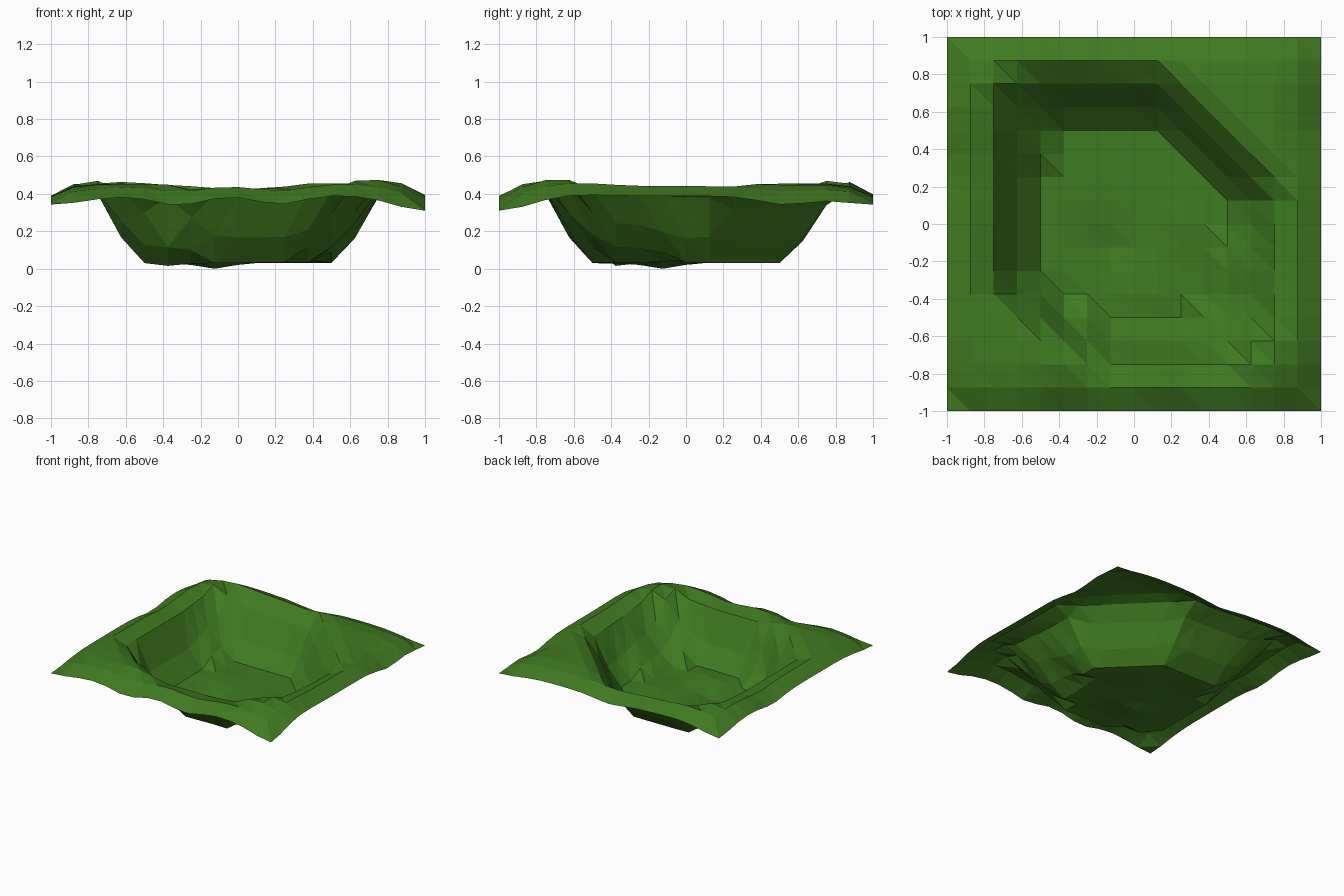
import bpy, bmesh, math
from mathutils import Vector

if "Cube" in bpy.data.objects:
    bpy.data.objects.remove(bpy.data.objects["Cube"])

N = 16                       # grid cells per side
STEP = 2 / N

# Outlines of the basin floor and of the rim where the wall ends
FLOOR = [(-.5, .25), (-.375, .375), (-.375, .5), (.125, .5), (.5, .125), (.5, 0),
         (.375, -.125), (.375, -.375), (.25, -.375), (.25, -.5), (-.125, -.5),
         (-.25, -.375), (-.375, -.375), (-.5, -.25)]
RIM = [(-.75, .625), (-.625, .76), (-.5, .78), (.15, .78), (.76, .16), (.75, -.5),
       (.5, -.75), (-.125, -.75), (-.375, -.625), (-.75, -.375)]
# Local mounds and hollows: x, y, height, radius
BUMPS = [(-.7, .76, .035, .27), (.7, -.66, .035, .27),
         (-1, -1, -.045, .25), (1, -1, -.08, .25), (1, 1, -.045, .25), (-1, 1, -.05, .25),
         (-.32, -1, -.05, .17), (.22, -1, -.045, .16), (1, .53, -.045, .18),
         (0, 1, -.03, .17), (-1, .3, -.03, .17),
         (-.375, -.5, -.07, .1), (-.125, -.125, -.03, .12),
         (.3, 0, .02, .15), (-.3, .2, .015, .15), (.1, -.35, .02, .12)]


def signed_distance(p, outline):
    """Distance to a polygon, negative inside."""
    best, inside = 9, False
    for i, b in enumerate(outline):
        a, b = Vector(outline[i - 1]), Vector(b)
        ab = b - a
        t = max(0, min(1, (p - a).dot(ab) / ab.dot(ab)))
        best = min(best, (p - a - ab * t).length)
        if (a.y > p.y) != (b.y > p.y):
            if p.x < a.x + ab.x * (p.y - a.y) / ab.y:
                inside = not inside
    return -best if inside else best


def height(x, y):
    p = Vector((x, y))
    floor_d, rim_d = signed_distance(p, FLOOR), signed_distance(p, RIM)
    if floor_d <= 1e-4:
        z = .03
    elif rim_d < -1e-4:
        t = floor_d / (floor_d - rim_d)
        z = .03 + .18 * t + .19 * t * t      # wall, steeper at the top
    else:
        e = 1 - max(abs(x), abs(y))          # bank falls to the border
        bank = .388 + .067 * min(1, e / .2) ** .5
        z = min(bank, .40 + .5 * max(0, rim_d))
    for bx, by, h, r in BUMPS:
        z += h * math.exp(-((x - bx) ** 2 + (y - by) ** 2) / (r * r))
    return max(0, z)


# Ground sheet with a hollow, triangulated along one diagonal
bm = bmesh.new()
grid = [[None] * (N + 1) for _ in range(N + 1)]
for i in range(N + 1):
    for j in range(N + 1):
        x, y = -1 + i * STEP, -1 + j * STEP
        grid[i][j] = bm.verts.new((x, y, height(x, y)))
for i in range(N):
    for j in range(N):
        a, b, c, d = grid[i][j], grid[i + 1][j], grid[i + 1][j + 1], grid[i][j + 1]
        bm.faces.new((a, b, d))
        bm.faces.new((b, c, d))
mesh = bpy.data.meshes.new("grass_hollow")
bm.to_mesh(mesh)
bm.free()

grass = bpy.data.materials.new("grass_green")
grass.diffuse_color = (.051, .195, .015, 1)
grass.use_nodes = True
grass.node_tree.nodes["Principled BSDF"].inputs["Base Color"].default_value = grass.diffuse_color
mesh.materials.append(grass)
bpy.context.collection.objects.link(bpy.data.objects.new("grass_hollow", mesh))
